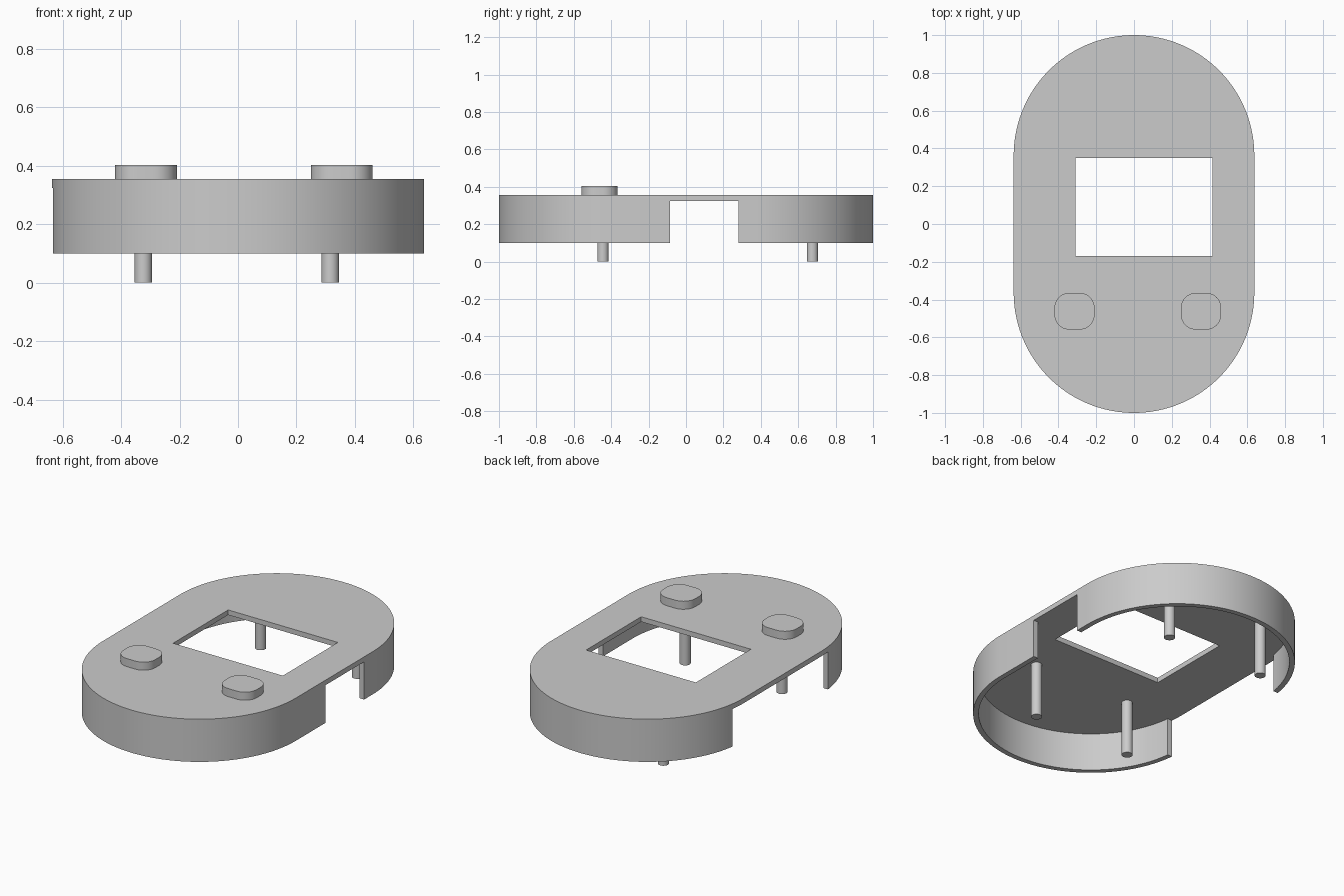
import bpy
import bmesh
from math import cos, sin, pi, radians

cube = bpy.data.objects.get("Cube")
if cube:
    bpy.data.objects.remove(cube, do_unlink=True)

GREY = (0.6, 0.6, 0.6, 1)
grey = bpy.data.materials.new("plain_grey")
grey.use_nodes = True
grey.diffuse_color = GREY
grey.node_tree.nodes["Principled BSDF"].inputs["Base Color"].default_value = GREY

RIM, PLATE, TOP = 0.10, 0.325, 0.355
RADIUS, STRAIGHT, WALL = 0.637, 0.363, 0.03


def rounded(hx, hy, r, steps):
    """Outline of a rectangle with half sizes hx, hy and corner radius r."""
    points = []
    corners = [(1, 1), (-1, 1), (-1, -1), (1, -1)]
    for k, (sx, sy) in enumerate(corners):
        for i in range(steps + 1):
            a = (k + i / steps) * pi / 2
            p = (sx * (hx - r) + r * cos(a), sy * (hy - r) + r * sin(a))
            if not points or abs(p[0] - points[-1][0]) + abs(p[1] - points[-1][1]) > 1e-5:
                points.append(p)
    return points


def box(x0, x1, y0, y1):
    return [(x0, y0), (x1, y0), (x1, y1), (x0, y1)]


def prism(name, outline, z0, z1, at=(0, 0)):
    """Extrude a flat outline from z0 up to z1."""
    bm = bmesh.new()
    face = bm.faces.new([bm.verts.new((x + at[0], y + at[1], z0)) for x, y in outline])
    side = bmesh.ops.extrude_face_region(bm, geom=[face])["geom"]
    bmesh.ops.translate(bm, verts=[v for v in side if isinstance(v, bmesh.types.BMVert)],
                        vec=(0, 0, z1 - z0))
    bmesh.ops.recalc_face_normals(bm, faces=bm.faces)
    mesh = bpy.data.meshes.new(name)
    bm.to_mesh(mesh)
    bm.free()
    mesh.materials.append(grey)
    obj = bpy.data.objects.new(name, mesh)
    bpy.context.collection.objects.link(obj)
    return obj


def activate(obj):
    bpy.ops.object.select_all(action="DESELECT")
    obj.select_set(True)
    bpy.context.view_layer.objects.active = obj


def cut(obj, cutter):
    cutter.hide_render = True
    mod = obj.modifiers.new("cut", "BOOLEAN")
    mod.operation = "DIFFERENCE"
    mod.solver = "EXACT"
    mod.object = cutter
    activate(obj)
    bpy.ops.object.modifier_apply(modifier=mod.name)
    bpy.data.objects.remove(cutter, do_unlink=True)


def smooth(obj):
    activate(obj)
    bpy.ops.object.shade_smooth_by_angle(angle=radians(30))


# Hollow case, open below, with a screen window and one gap in each side wall
case = prism("case", rounded(RADIUS, RADIUS + STRAIGHT, RADIUS, 40), RIM, TOP)
inner = RADIUS - WALL
cut(case, prism("cavity_cutter", rounded(inner, inner + STRAIGHT, inner, 40), 0, PLATE))
cut(case, prism("window_cutter", box(-0.31, 0.415, -0.17, 0.35), 0.2, 0.5))
cut(case, prism("left_gap_cutter", box(0.5, 0.8, -0.085, 0.28), 0, PLATE))
cut(case, prism("right_gap_cutter", box(-0.8, -0.5, -0.435, 0.46), 0, PLATE))
smooth(case)

# Two push buttons on the top
for side, x in (("right", -0.315), ("left", 0.355)):
    smooth(prism(side + "_button", rounded(0.106, 0.097, 0.078, 10), TOP - 0.01, 0.403, (x, -0.462)))

# Four pins under the top plate
for side, x in (("right", -0.324), ("left", 0.316)):
    for end, y in (("front", -0.444), ("back", 0.676)):
        smooth(prism(f"{end}_{side}_pin", rounded(0.03, 0.03, 0.03, 8), 0, PLATE + 0.01, (x, y)))
